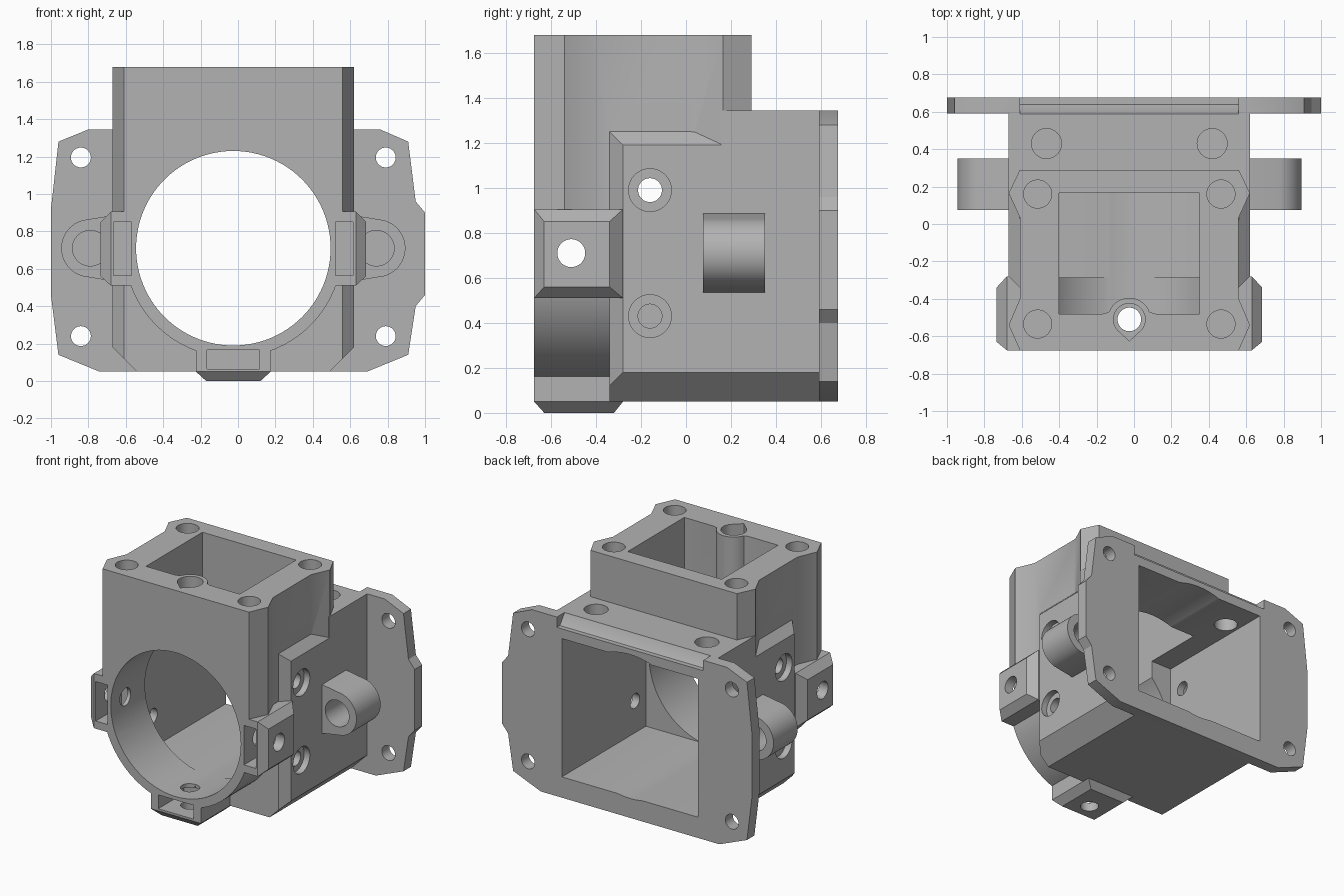
import bpy, bmesh, math

if "Cube" in bpy.data.objects:
    bpy.data.objects.remove(bpy.data.objects["Cube"])

CX = -0.025          # the body's symmetry plane
BZ = 0.71            # height of the bore axis

grey = bpy.data.materials.new("plain grey")
grey.diffuse_color = (0.45, 0.45, 0.45, 1)
grey.use_nodes = True
grey.node_tree.nodes["Principled BSDF"].inputs["Base Color"].default_value = grey.diffuse_color


def finish(name, bm):
    bmesh.ops.recalc_face_normals(bm, faces=bm.faces[:])
    me = bpy.data.meshes.new(name)
    bm.to_mesh(me)
    bm.free()
    me.materials.append(grey)
    ob = bpy.data.objects.new(name, me)
    bpy.context.collection.objects.link(ob)
    return ob


def prism(name, poly, axis, lo, hi):
    """Extrude a 2D outline along an axis."""
    put = {"x": lambda a, b, t: (t, a, b), "y": lambda a, b, t: (a, t, b),
           "z": lambda a, b, t: (a, b, t)}[axis]
    bm = bmesh.new()
    f = bm.faces.new([bm.verts.new(put(a, b, lo)) for a, b in poly])
    ext = bmesh.ops.extrude_face_region(bm, geom=[f])["geom"]
    for v in ext:
        if isinstance(v, bmesh.types.BMVert):
            v.co["xyz".index(axis)] = hi
    return finish(name, bm)


def hull(name, pts):
    """Convex chamfered block."""
    bm = bmesh.new()
    for p in pts:
        bm.verts.new(p)
    bmesh.ops.convex_hull(bm, input=bm.verts[:])
    bmesh.ops.dissolve_limit(bm, angle_limit=0.01, verts=bm.verts[:], edges=bm.edges[:])
    return finish(name, bm)


def arc(a, b, r, start=0, end=360, n=64):
    full = end - start == 360
    return [(a + r * math.cos(math.radians(start + (end - start) * i / n)),
             b + r * math.sin(math.radians(start + (end - start) * i / n)))
            for i in range(n if full else n + 1)]


def rect(a0, a1, b0, b1):
    return [(a0, b0), (a1, b0), (a1, b1), (a0, b1)]


def box(x0, x1, y0, y1, z0, z1):
    return [(x, y, z) for x in (x0, x1) for y in (y0, y1) for z in (z0, z1)]


def combine(tool, op):
    m = housing.modifiers.new(op, "BOOLEAN")
    m.operation, m.solver, m.object = op, "EXACT", tool
    bpy.context.view_layer.objects.active = housing
    bpy.ops.object.modifier_apply(modifier=m.name)
    bpy.data.objects.remove(tool, do_unlink=True)


def add(tool):
    combine(tool, "UNION")


def cut(tool):
    combine(tool, "DIFFERENCE")


# main body with chamfered front, top and bottom edges
pts = []
for s in (-1, 1):
    pts += [(s * u, y, z) for u, y, z in (
        (.645, -.28, .18), (.645, .6, .18), (.645, -.28, 1.19), (.645, .155, 1.19),
        (.645, .6, 1.19), (.585, -.34, .12), (.585, -.34, 1.25), (.585, .02, 1.25),
        (.515, -.34, .05), (.515, .6, .05))]
housing = hull("motor_housing", pts)
add(hull("rear_block", box(-.645, .645, .155, .62, .9, 1.345)))

# tower with pointed corner ribs
side = [(.585, -.675), (.645, -.54), (.585, -.40), (.585, .035), (.645, .165), (.585, .29)]
add(prism("tower", side + [(-u, y) for u, y in reversed(side)], "z", .7, 1.68))

# front tube
add(prism("tube", arc(0, BZ, .584), "y", -.675, -.2))

# rear flange
flange = [(-.935, 1.28), (-.775, 1.345), (.785, 1.345), (.935, 1.28), (.975, .96), (1.025, .90),
          (1.025, .46), (.975, .40), (.935, .14), (.715, .05), (-.715, .05), (-.935, .14),
          (-.975, .46), (-.975, .92)]
add(prism("flange", flange, "y", .59, .675))

# side lugs and cable hooks
for s in (-1, 1):
    add(hull("side_lug", box(s * .45, s * .655, -.675, -.28, .51, .905)
             + box(s * .6, s * .71, -.63, -.34, .56, .85)))
    hook = [(s * a, b) for a, b in arc(.765, BZ, .155, -75, 75, 32)]
    add(prism("hook", [(s * .62, .53)] + hook + [(s * .62, .89)], "y", .075, .35))

# bottom lug
add(hull("bottom_lug", box(-.2, .2, -.675, -.28, .05, .25)
         + box(-.145, .145, -.63, -.32, 0, .2)))

# bore, rear chamber and tower shaft
cut(prism("bore", arc(0, BZ, .52, n=96), "y", -.8, .8))
cut(hull("chamber", box(-.545, .545, -.285, .8, .2, 1.2)))
shaft = [(-.375, .165), (-.375, -.48), (-.14, -.48)] + arc(0, -.51, .115, 160, 20, 24)
shaft += [(.14, -.48), (.375, -.48), (.375, .165)]
cut(prism("shaft", shaft, "z", .9, 1.8))

# slanted groove along the rear top edge
cut(prism("groove", [(.575, 1.4), (.59, 1.34), (.64, 1.27), (.75, 1.27), (.75, 1.4)],
          "x", -.585, .585))

# teardrop screw channel and bottom screw hole
cut(prism("channel", arc(0, -.51, .085, -45, 225, 40) + [(0, -.625)], "z", 1.1, 1.8))
cut(prism("bottom_hole", arc(0, -.51, .063), "z", -.1, .5))

# nut slots in the three lugs
cut(hull("bottom_slot", box(-.14, .14, -.8, -.38, .065, .165)))
for s in (-1, 1):
    cut(hull("side_slot", box(s * .545, s * .64, -.8, -.38, .565, .85)))

# cross holes with counterbores
cut(prism("lug_hole", arc(-.51, BZ, .062), "x", -1, 1))
for z in (.43, .99):
    cut(prism("cross_hole", arc(-.16, z, .053), "x", -1, 1))
    for s in (-1, 1):
        cut(prism("counterbore", arc(-.16, z, .095), "x", s * .6, s * .75))

# mirrored vertical, hook and flange holes
for s in (-1, 1):
    cut(prism("hook_hole", arc(s * .765, BZ, .095), "y", 0, .45))
    cut(prism("rear_top_hole", arc(s * .443, .43, .08), "z", 1.1, 1.5))
    for y in (.16, -.535):
        cut(prism("tower_hole", arc(s * .49, y, .075), "z", 1.35, 1.8))
    for z in (.24, 1.195):
        cut(prism("flange_hole", arc(s * .815, z, .053), "y", .5, .8))

housing.location.x = CX
bpy.ops.object.select_all(action="DESELECT")
housing.select_set(True)
bpy.context.view_layer.objects.active = housing
bpy.ops.object.shade_smooth_by_angle(angle=math.radians(25))
